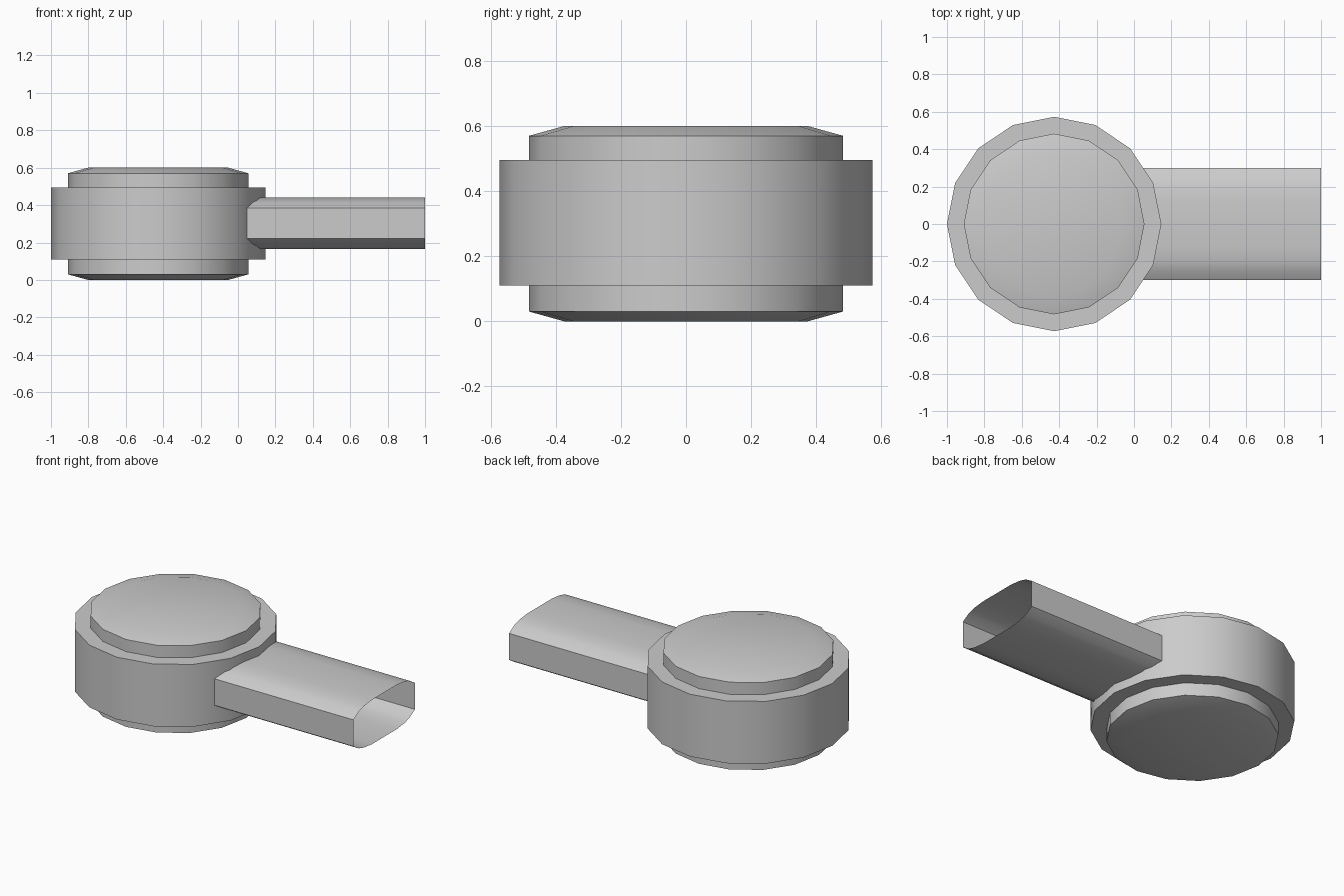
import bpy
import bmesh
import math

cube = bpy.data.objects.get("Cube")
if cube:
    bpy.data.objects.remove(cube, do_unlink=True)

SIDES = 16
HUB_X = -0.427

grey = bpy.data.materials.new("light_grey")
grey.use_nodes = True
colour = (0.6, 0.6, 0.6, 1)
grey.diffuse_color = colour
grey.node_tree.nodes["Principled BSDF"].inputs["Base Color"].default_value = colour


def finish(name, bm):
    """Turn a bmesh into a smooth-shaded object with sharp edges kept."""
    mesh = bpy.data.meshes.new(name)
    bm.to_mesh(mesh)
    bm.free()
    mesh.materials.append(grey)
    obj = bpy.data.objects.new(name, mesh)
    bpy.context.collection.objects.link(obj)
    bpy.ops.object.select_all(action="DESELECT")
    obj.select_set(True)
    bpy.context.view_layer.objects.active = obj
    bpy.ops.object.shade_smooth_by_angle(angle=math.radians(30))
    return obj


def bridge(bm, a, b, closed=True):
    """Join two equal loops of vertices with quads."""
    n = len(a)
    for i in range(n if closed else n - 1):
        j = (i + 1) % n
        bm.faces.new((a[i], a[j], b[j], b[i]))


# Round hub: chamfered drum with a wider band around its middle
profile = [(0.375, 0), (0.483, 0.03), (0.483, 0.11), (0.573, 0.11),
           (0.573, 0.495), (0.483, 0.495), (0.483, 0.57), (0.375, 0.6)]
bm = bmesh.new()
rings = []
for radius, z in profile:
    angles = [math.tau * i / SIDES for i in range(SIDES)]
    rings.append([bm.verts.new((HUB_X + radius * math.cos(t), radius * math.sin(t), z))
                  for t in angles])
for lower, upper in zip(rings, rings[1:]):
    bridge(bm, lower, upper)
bm.faces.new(rings[0][::-1])
bm.faces.new(rings[-1])
finish("hub", bm)

# Hollow arm: flat sides, gently arched top and bottom, open outer end
mid_z = 0.303
quarter = [(0.3, 0.082), (0.25, 0.113), (0.2, 0.128), (0.12, 0.137)]
top = quarter + [(-y, z) for y, z in reversed(quarter)]
section = top + [(-y, -z) for y, z in top]
bm = bmesh.new()
inner, outer = [[bm.verts.new((x, y, mid_z + z)) for y, z in section] for x in (0, 1)]
bridge(bm, inner, outer)
bmesh.ops.recalc_face_normals(bm, faces=bm.faces)
finish("arm", bm)
